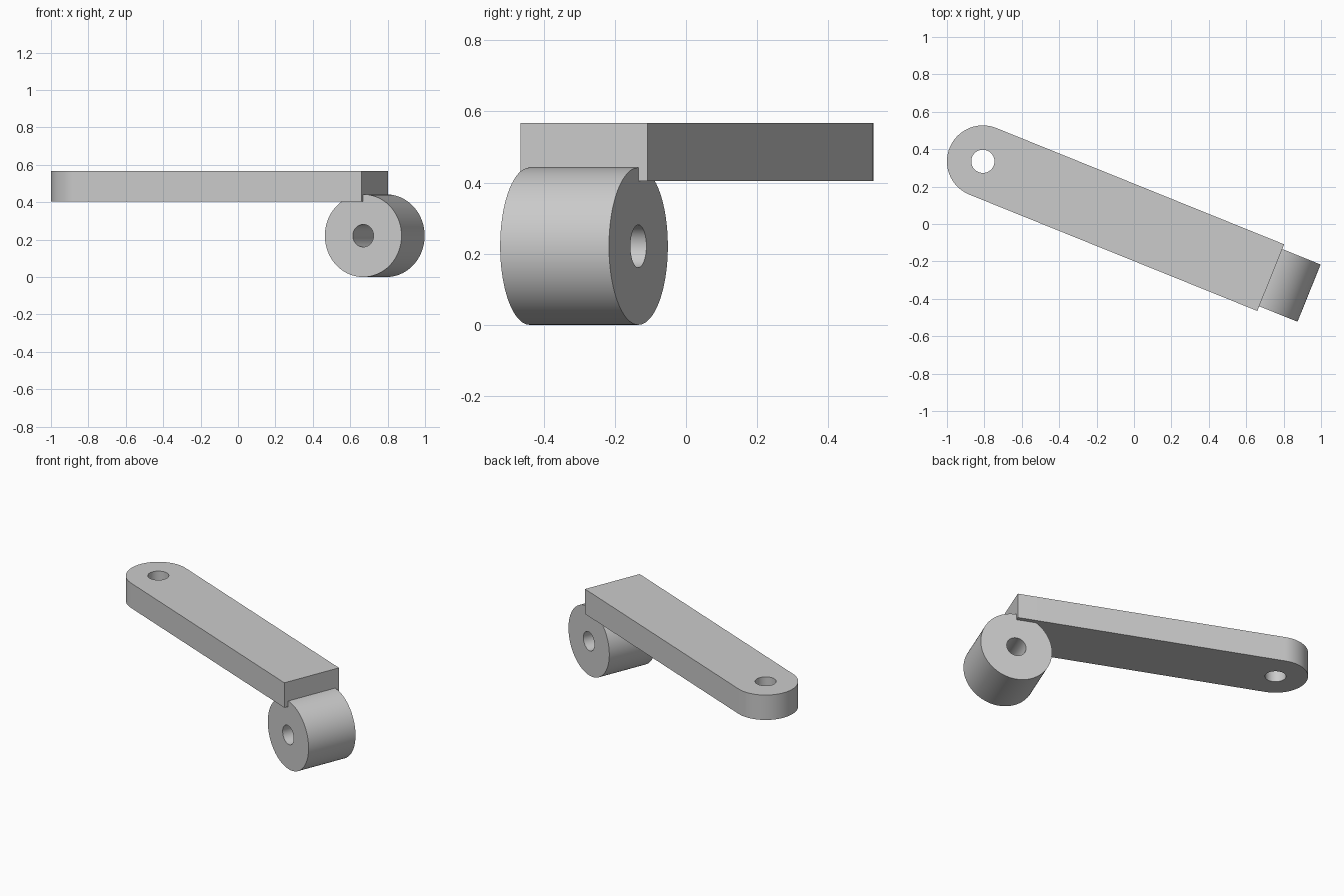
import bpy
import bmesh
from math import cos, sin, pi, radians
from mathutils import Matrix

cube = bpy.data.objects.get("Cube")
if cube:
    bpy.data.objects.remove(cube, do_unlink=True)

SWING = radians(-22)             # direction of the arm seen from above
ARM_LENGTH, ARM_RADIUS = 1.66, 0.192
ARM_BOTTOM, ARM_TOP = 0.405, 0.567
WHEEL_RADIUS, WHEEL_WIDTH = 0.221, 0.33
PIVOT_HOLE, AXLE_HOLE = 0.062, 0.06

grey = bpy.data.materials.new("plain grey")
grey.use_nodes = True
colour = (0.6, 0.6, 0.6, 1)
grey.diffuse_color = colour
grey.node_tree.nodes["Principled BSDF"].inputs["Base Color"].default_value = colour


def arc(radius, start=0.0, sweep=2 * pi, steps=96):
    return [(radius * cos(start + sweep * i / steps),
             radius * sin(start + sweep * i / steps)) for i in range(steps + 1)]


def drilled_plate(name, outline, hole, thickness, matrix):
    """Extrude an outline with a hole, centred on its own mid plane."""
    curve = bpy.data.curves.new(name, "CURVE")
    curve.dimensions = "2D"
    curve.fill_mode = "BOTH"
    curve.extrude = thickness / 2
    for loop in (outline, hole):
        spline = curve.splines.new("POLY")
        spline.points.add(len(loop) - 1)
        for point, (x, y) in zip(spline.points, loop):
            point.co = (x, y, 0, 1)
        spline.use_cyclic_u = True
    obj = bpy.data.objects.new(name, curve)
    bpy.context.collection.objects.link(obj)
    bpy.ops.object.select_all(action="DESELECT")
    obj.select_set(True)
    bpy.context.view_layer.objects.active = obj
    bpy.ops.object.convert(target="MESH")
    obj = bpy.context.object
    obj.name = name

    # Weld caps to walls, then smooth only the curved walls
    bm = bmesh.new()
    bm.from_mesh(obj.data)
    bmesh.ops.remove_doubles(bm, verts=bm.verts, dist=0.0001)
    bmesh.ops.recalc_face_normals(bm, faces=bm.faces)
    bm.to_mesh(obj.data)
    bm.free()
    obj.data.materials.clear()
    obj.data.materials.append(grey)
    obj.matrix_world = matrix
    bpy.ops.object.shade_smooth_by_angle(angle=radians(30))
    return obj


# Shared frame: origin at the pivot, x along the arm
frame = Matrix.Translation((-0.808, 0.335, 0)) @ Matrix.Rotation(SWING, 4, "Z")

# Flat arm: round at the pivot, square over the wheel
arm_outline = arc(ARM_RADIUS, pi / 2, pi, 48) + [
    (ARM_LENGTH, -ARM_RADIUS), (ARM_LENGTH, ARM_RADIUS)]
drilled_plate("arm", arm_outline, arc(PIVOT_HOLE)[:-1], ARM_TOP - ARM_BOTTOM,
              frame @ Matrix.Translation((0, 0, (ARM_TOP + ARM_BOTTOM) / 2)))

# Wheel under the square end, its axle across the arm
drilled_plate("wheel", arc(WHEEL_RADIUS)[:-1], arc(AXLE_HOLE)[:-1], WHEEL_WIDTH,
              frame @ Matrix.Translation((ARM_LENGTH, 0, WHEEL_RADIUS))
              @ Matrix.Rotation(pi / 2, 4, "X"))
